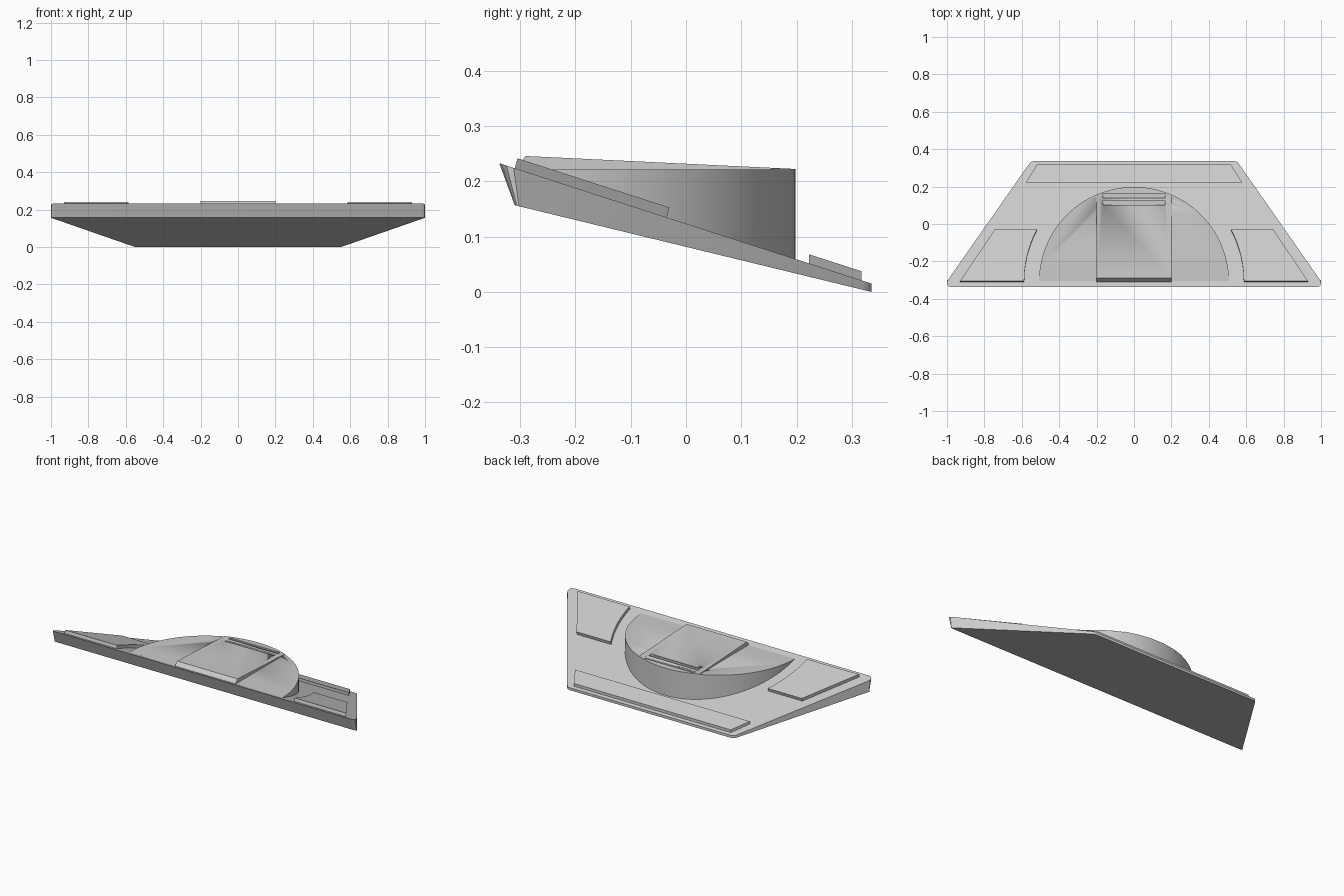
import bpy, bmesh
from math import sin, cos, pi, radians, asin
from mathutils import Vector

if "Cube" in bpy.data.objects:
    bpy.data.objects.remove(bpy.data.objects["Cube"])

grey = bpy.data.materials.new("light_grey")
grey.use_nodes = True
grey.diffuse_color = (0.6, 0.6, 0.6, 1)
grey.node_tree.nodes["Principled BSDF"].inputs["Base Color"].default_value = (0.6, 0.6, 0.6, 1)

CY, R = -0.31, 0.508           # centre line and radius of the drum


def deck(y):                   # sloping upper surface of the base
    return 0.233 - 0.3234 * (y + 0.338)


def under(y):                  # sloping lower surface of the base
    return 0.157 - 0.243 * (y + 0.31)


def arc(r, a0, a1, n):
    return [(r * cos(a0 + (a1 - a0) * i / n), CY + r * sin(a0 + (a1 - a0) * i / n))
            for i in range(n + 1)]


def mirrored(half):            # right half outline to a full symmetric outline
    return half + [(-x, y) for x, y in reversed(half)]


def finish(name, bm, smooth=True):
    mesh = bpy.data.meshes.new(name)
    bm.to_mesh(mesh)
    bm.free()
    ob = bpy.data.objects.new(name, mesh)
    bpy.context.collection.objects.link(ob)
    mesh.materials.append(grey)
    if smooth:
        bpy.ops.object.select_all(action='DESELECT')
        ob.select_set(True)
        bpy.context.view_layer.objects.active = ob
        bpy.ops.object.shade_smooth_by_angle(angle=radians(30))
    return ob


def prism(name, outline, top, bottom, low_outline=None):
    bm = bmesh.new()
    up = [bm.verts.new((x, y, top(y))) for x, y in outline]
    low = [bm.verts.new((x, y, bottom(y))) for x, y in low_outline or outline]
    bm.faces.new(up)
    bm.faces.new(low[::-1])
    for i in range(len(up)):
        j = (i + 1) % len(up)
        bm.faces.new((up[j], up[i], low[i], low[j]))
    bmesh.ops.recalc_face_normals(bm, faces=bm.faces)
    return finish(name, bm)


# Base: tapered trapezoid with softened corners and a front leaning outwards
corner = [(0.975, -0.338), (0.99, -0.334), (0.998, -0.325), (1.0, -0.312), (0.994, -0.298),
          (0.562, 0.32), (0.552, 0.331), (0.538, 0.336)]
low_corner = [(x, max(y, -0.31 + (y + 0.338) * 0.3)) for x, y in corner]
prism("base", mirrored(corner), deck, under, mirrored(low_corner))

# Half-round drum with a level top
drum = prism("drum", [(x, max(y, -0.304)) for x, y in arc(R, 0.012, pi - 0.012, 64)],
             lambda y: 0.222, lambda y: deck(y) - 0.01)

# Raised wedge strip across the drum, its rear end following the curve
side = asin((1 - (0.2 / R) ** 2) ** 0.5)
rear = arc(R, side, pi - side, 16)
strip = prism("centre_strip", [(-0.2, -0.29), (0.2, -0.29)] + rear,
              lambda y: 0.246 - 0.048 * (y + 0.29), lambda y: 0.212,
              [(-0.2, -0.32), (0.2, -0.32)] + rear)

# Two shallow slots cut through the strip into the drum
for i, y in enumerate((0.113, 0.151)):
    slot = [(-0.165, y - 0.012), (0.165, y - 0.012), (0.165, y + 0.012), (-0.165, y + 0.012)]
    cutter = prism(f"slot_cutter_{i + 1}", slot, lambda y: 0.26, lambda y: 0.2145)
    cutter.hide_render = True
    cutter.hide_viewport = True
    for ob in (drum, strip):
        cut = ob.modifiers.new("slot", 'BOOLEAN')
        cut.operation = 'DIFFERENCE'
        cut.solver = 'EXACT'
        cut.object = cutter

# Side pads, curved around the drum, and the rear bar
pad_r = 0.587
pad = [(0.745, -0.036), (0.93, -0.311)] + arc(pad_r, 0, asin(0.274 / pad_r), 12)
for name, s in (("left_pad", 1), ("right_pad", -1)):
    prism(name, [(s * x, y + 0.006) for x, y in pad], lambda y: deck(y) + 0.0195,
          lambda y: deck(y) - 0.004, [(s * x, y) for x, y in pad])
prism("rear_bar", mirrored([(0.578, 0.223), (0.518, 0.318)]),
      lambda y: deck(y) + 0.0165, lambda y: deck(y) - 0.004)

# Round foot recess discs on the underside, facing into the base
normal = Vector((0, 0.243, 1)).normalized()
tilt = Vector((0, 0, 1)).rotation_difference(normal).to_matrix().to_4x4()
for row, x, y in (("front", 0.68, -0.166), ("rear", 0.48, 0.245)):
    for label, s in (("left", 1), ("right", -1)):
        bm = bmesh.new()
        bmesh.ops.create_circle(bm, cap_ends=True, segments=24, radius=0.031)
        for f in bm.faces:
            f.normal_update()
            if f.normal.z < 0:
                f.normal_flip()
        bm.transform(tilt)
        bmesh.ops.translate(bm, verts=bm.verts, vec=(s * x, y, under(y) - 0.001))
        finish(f"{row}_{label}_foot_disc", bm, smooth=False)
